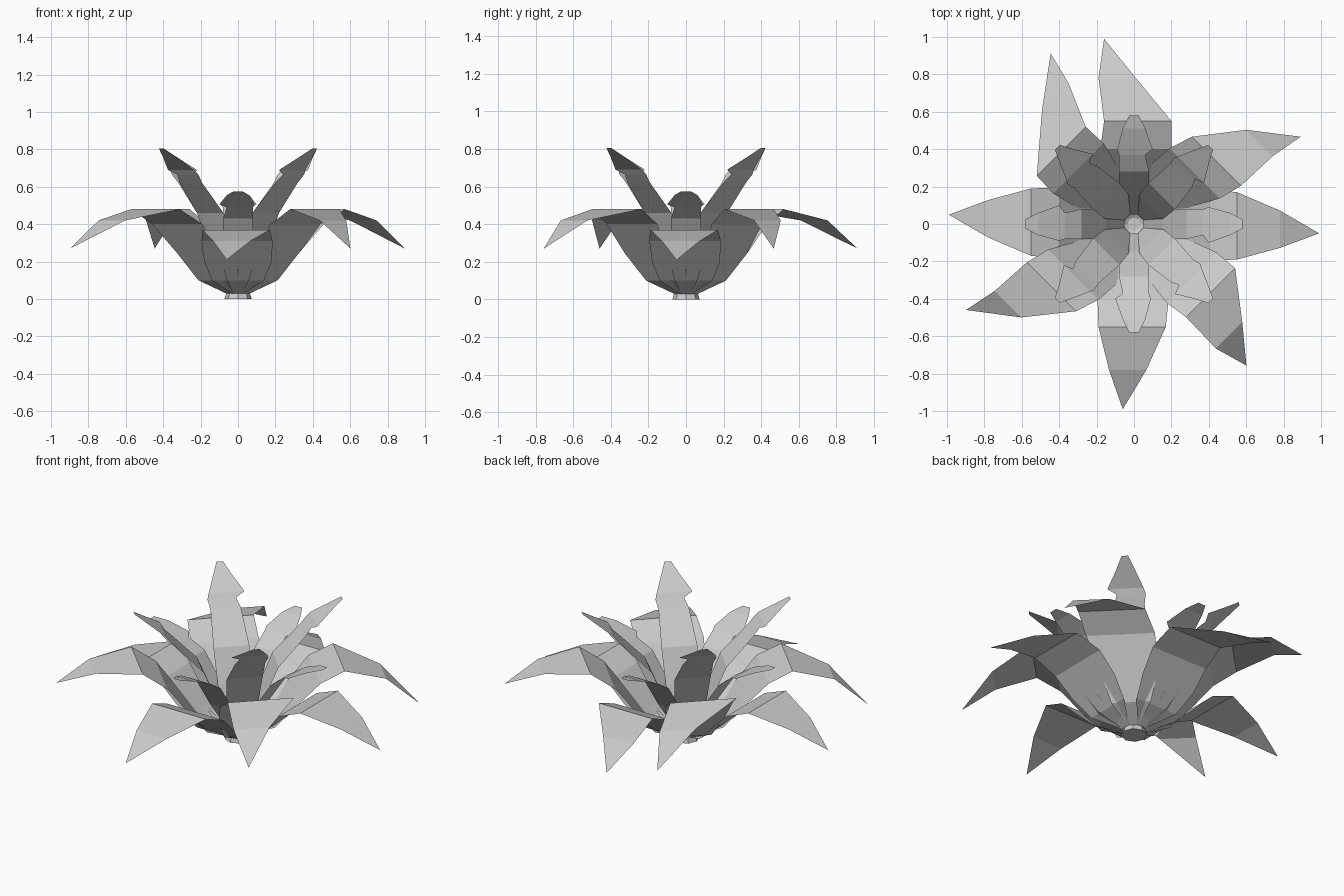
import bpy, bmesh
from math import cos, sin, radians

cube = bpy.data.objects.get("Cube")
if cube:
    bpy.data.objects.remove(cube)

grey = bpy.data.materials.new("leaf_grey")
grey.use_nodes = True
grey.diffuse_color = (0.6, 0.6, 0.6, 1)
grey.node_tree.nodes["Principled BSDF"].inputs["Base Color"].default_value = (0.6, 0.6, 0.6, 1)


def add_object(name, bm):
    mesh = bpy.data.meshes.new(name)
    bm.to_mesh(mesh)
    bm.free()
    mesh.materials.append(grey)
    bpy.context.collection.objects.link(bpy.data.objects.new(name, mesh))


def leaf(name, angle, rows, shifts=None):
    """Flat strip; rows are (radius, height, left width, right width)."""
    bm = bmesh.new()
    c, s = cos(radians(angle)), sin(radians(angle))
    pairs = []
    for (r, z, left, right), shift in zip(rows, shifts or [0] * len(rows)):
        sides = [shift + left, shift - right] if left + right > 0 else [shift]
        pairs.append([bm.verts.new((r * c - t * s, r * s + t * c, z)) for t in sides])
    for a, b in zip(pairs, pairs[1:]):
        bm.faces.new([a[0], a[1]] + b[::-1])
    add_object(name, bm)


def outer_leaf(name, angle, rows, peak, tip):
    """Drooping leaf whose peak and tip are shifted sideways."""
    leaf(name, angle, rows, [0, 0, 0, peak * 0.5, peak, tip * 0.56, tip])


# Stem with a shallow hollow top
bm = bmesh.new()
bmesh.ops.create_cone(bm, cap_ends=True, segments=8, radius1=0.073, radius2=0.062, depth=0.035)
bmesh.ops.translate(bm, verts=bm.verts, vec=(0, 0, 0.0175))
bm.normal_update()
top = [f for f in bm.faces if f.normal.z > 0.9]
bmesh.ops.inset_region(bm, faces=top, thickness=0.027, depth=-0.015)
add_object("stem", bm)

# Profiles of the drooping outer leaves
low_rows = [(0.06, 0.03, 0.03, 0.03), (0.19, 0.10, 0.14, 0.14),
            (0.29, 0.20, 0.18, 0.18), (0.40, 0.31, 0.19, 0.19),
            (0.55, 0.37, 0.18, 0.18), (0.78, 0.31, 0.10, 0.10), (0.99, 0.21, 0, 0)]
high_rows = [(0.06, 0.03, 0.03, 0.03), (0.19, 0.10, 0.11, 0.11),
             (0.30, 0.245, 0.16, 0.16), (0.42, 0.40, 0.19, 0.19),
             (0.55, 0.48, 0.185, 0.185), (0.78, 0.42, 0.10, 0.10), (0.96, 0.27, 0, 0)]
# Profiles of the upright inner leaves, notched on one side
short_rows = [(0.05, 0.05, 0.02, 0.02), (0.15, 0.24, 0.08, 0.08),
              (0.28, 0.43, 0.08, 0.08), (0.37, 0.49, 0.08, 0.06),
              (0.40, 0.505, 0.09, 0.10), (0.51, 0.555, 0.06, 0.06),
              (0.58, 0.575, 0.025, 0.025)]
tall_rows = [(0.05, 0.05, 0.02, 0.02), (0.13, 0.27, 0.09, 0.09),
             (0.21, 0.46, 0.10, 0.10), (0.36, 0.62, 0.09, 0.08),
             (0.40, 0.665, 0.10, 0.06), (0.42, 0.69, 0.09, 0.11),
             (0.51, 0.755, 0.05, 0.055), (0.58, 0.805, 0.018, 0.018)]
spike_rows = [(0.07, 0.03, 0.025, 0.025), (0.27, 0.165, 0, 0)]

# Sideways shift of the (peak, tip) of each outer leaf
low_shifts = [(-0.01, -0.05), (-0.02, 0.16), (-0.01, -0.05), (-0.01, -0.06)]
high_shifts = [(-0.075, -0.30), (0.0, -0.33), (-0.075, -0.31), (0.03, -0.11)]

# Four of each leaf around the stem
for i in range(4):
    outer_leaf("outer_low_leaf", 90 * i, low_rows, *low_shifts[i])
    outer_leaf("outer_high_leaf", 90 * i + 45, high_rows, *high_shifts[i])
    leaf("inner_short_leaf", 90 * i, short_rows)
    leaf("inner_tall_leaf", 90 * i + 45, tall_rows)
    leaf("base_spike", 90 * i, spike_rows)
